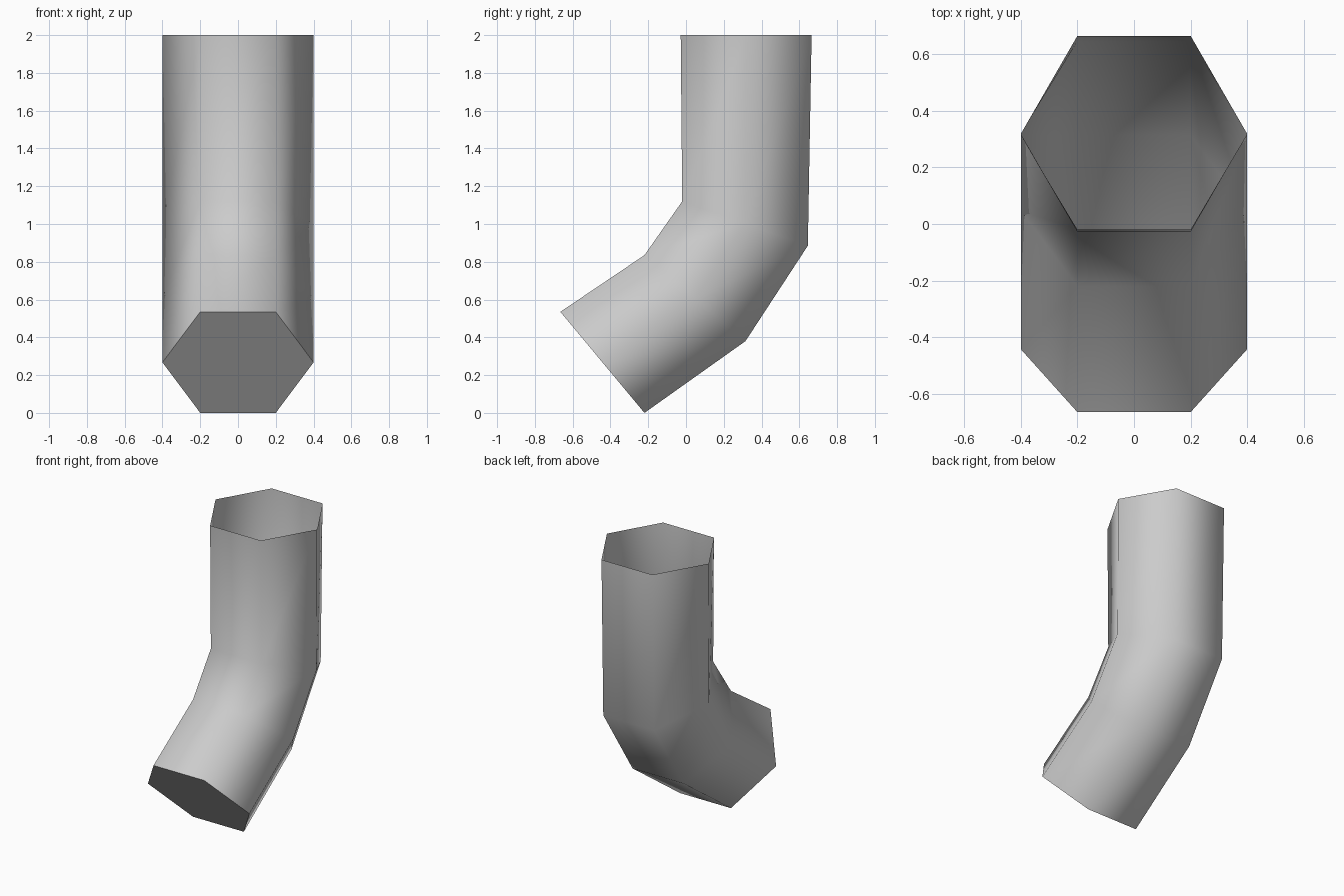
import bpy
import bmesh
import math
from mathutils import Vector

cube = bpy.data.objects.get("Cube")
if cube:
    bpy.data.objects.remove(cube, do_unlink=True)

# Single grey material
grey = bpy.data.materials.new("grey")
grey.use_nodes = True
colour = (0.6, 0.6, 0.6, 1.0)
grey.diffuse_color = colour
grey.node_tree.nodes["Principled BSDF"].inputs["Base Color"].default_value = colour

SIDES = 6
RADIUS = 0.4

# Each ring of the bend: (y, z) of its inner edge and of its outer edge
rings = [
    ((-0.665, 0.535), (-0.22, 0.0)),
    ((-0.22, 0.835), (0.315, 0.38)),
    ((-0.02, 1.12), (0.645, 0.885)),
    ((-0.028, 2.0), (0.665, 2.0)),
]


def add_ring(bm, inner, outer):
    """Hexagon spanning the inner and outer edges of the bend."""
    a, b = Vector((0, *inner)), Vector((0, *outer))
    centre = (a + b) / 2
    half = (b - a) / 2
    verts = []
    for i in range(SIDES):
        t = 2 * math.pi * i / SIDES
        across = half * math.sin(t) / math.sin(math.pi / 3)
        verts.append(bm.verts.new(centre + across + Vector((RADIUS * math.cos(t), 0, 0))))
    return verts


# Bent six-sided pipe, open at the top
bm = bmesh.new()
loops = [add_ring(bm, *r) for r in rings]
for low, high in zip(loops, loops[1:]):
    for i in range(SIDES):
        j = (i + 1) % SIDES
        bm.faces.new((low[i], low[j], high[j], high[i])).smooth = True

# Flat cap on the lower end
cap = bm.faces.new(loops[0][::-1])
for edge in cap.edges:
    edge.smooth = False
bmesh.ops.recalc_face_normals(bm, faces=bm.faces)
if cap.normal.y > 0:
    bmesh.ops.reverse_faces(bm, faces=bm.faces)

mesh = bpy.data.meshes.new("bent_pipe")
bm.to_mesh(mesh)
bm.free()
mesh.materials.append(grey)
pipe = bpy.data.objects.new("bent_pipe", mesh)
bpy.context.collection.objects.link(pipe)
